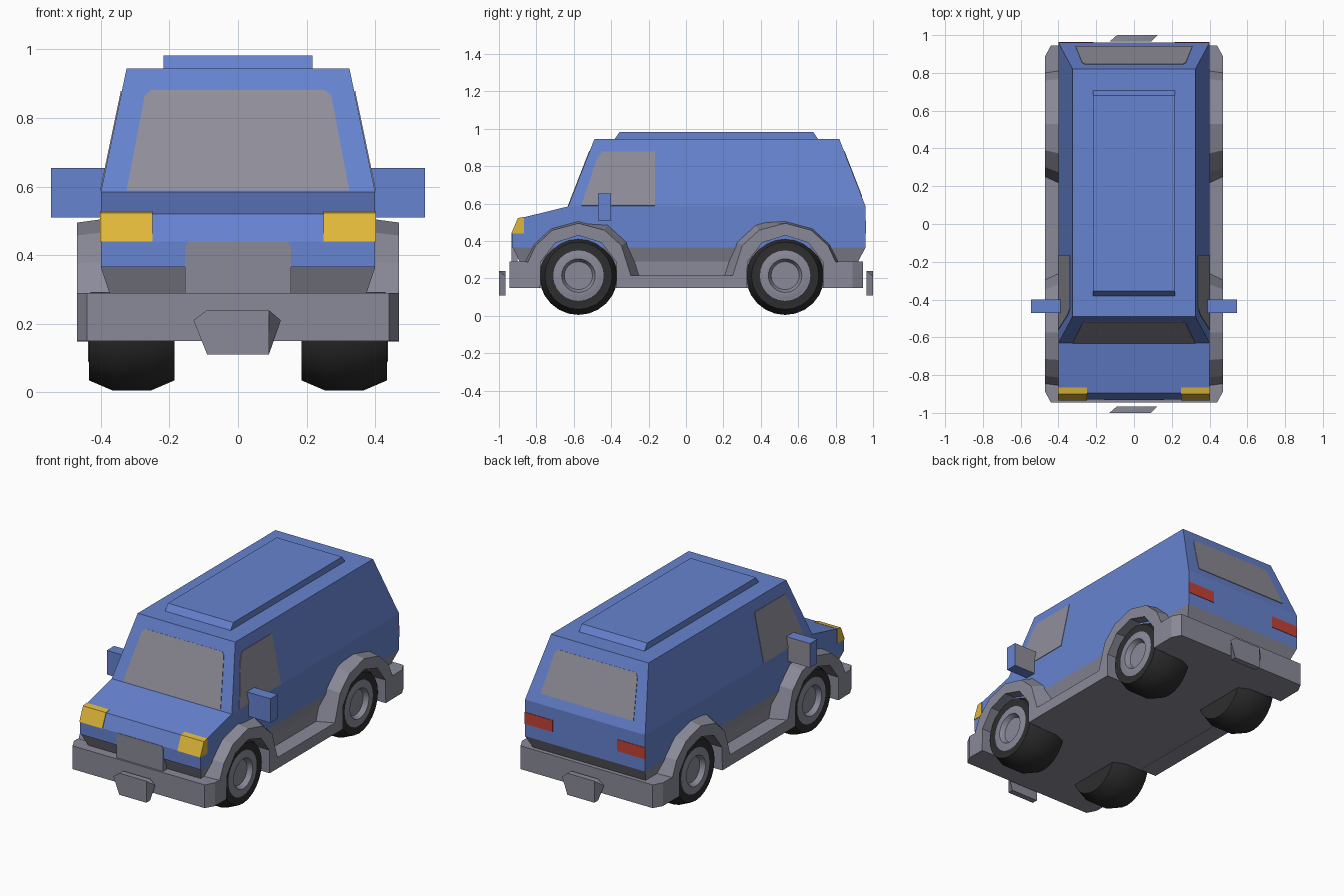
import bpy, bmesh, math
from mathutils import Vector

cube = bpy.data.objects.get("Cube")
if cube:
    bpy.data.objects.remove(cube, do_unlink=True)


def material(name, rgb):
    m = bpy.data.materials.new(name)
    m.use_nodes = True
    colour = (*rgb, 1)
    m.diffuse_color = colour
    m.node_tree.nodes["Principled BSDF"].inputs["Base Color"].default_value = colour
    return m


BLUE = material("body blue", (.133, .227, .63))
GREY = material("trim grey", (.255, .255, .32))
GLASS = material("window grey", (.28, .27, .32))
TYRE = material("tyre black", (.027, .027, .029))
GOLD = material("headlight gold", (.74, .48, .04))
RED = material("taillight red", (.55, .055, .035))


def finish(name, bm, *mats):
    bmesh.ops.recalc_face_normals(bm, faces=bm.faces)
    mesh = bpy.data.meshes.new(name)
    bm.to_mesh(mesh)
    bm.free()
    for m in mats:
        mesh.materials.append(m)
    obj = bpy.data.objects.new(name, mesh)
    bpy.context.collection.objects.link(obj)
    return obj


def loft(name, ring_a, ring_b, *mats):
    """Solid between two matching outlines."""
    bm = bmesh.new()
    a = [bm.verts.new(p) for p in ring_a]
    b = [bm.verts.new(p) for p in ring_b]
    bm.faces.new(a)
    bm.faces.new(b[::-1])
    for i in range(len(a)):
        j = (i + 1) % len(a)
        bm.faces.new((a[i], b[i], b[j], a[j]))
    return finish(name, bm, *mats)


def across(name, profile, mat):
    """Solid from (y, z, half width) points, symmetric in x."""
    return loft(name, [(w, y, z) for y, z, w in profile],
                [(-w, y, z) for y, z, w in profile], mat)


def plate(name, points, outward, mat):
    """Thin panel lying on a surface."""
    pts = [Vector(p) for p in points]
    n = (pts[1] - pts[0]).cross(pts[2] - pts[0]).normalized()
    if n.dot(Vector(outward)) < 0:
        n = -n
    return loft(name, [p - n * .003 for p in pts], [p + n * .003 for p in pts], mat)


# Body shell: sill, main body with hood, tapered cabin, roof panel
across("lower_body", [(-.89, .29, .375), (-.925, .365, .4), (.96, .365, .4), (.92, .29, .375)], GREY)
across("main_body", [(y, z, .4) for y, z in
       [(-.93, .365), (-.93, .44), (-.895, .52), (-.63, .585), (.96, .585), (.96, .365)]], BLUE)
across("cabin", [(-.63, .585, .4), (-.49, .945, .325), (.82, .945, .325), (.96, .585, .4)], BLUE)
across("roof_panel", [(y, z, .218) for y, z in
       [(-.385, .94), (-.355, .983), (.68, .983), (.71, .94)]], BLUE)


# Windows
def rise(z):
    return (z - .585) / .36


def end_window(name, half, base, slope, outward):
    right = [(x, base + slope * rise(z), z) for x, z in half]
    left = [(-x, y, z) for x, y, z in reversed(right)]
    plate(name, right + left, outward, GLASS)


end_window("windshield", [(.325, .588), (.272, .865), (.255, .88)], -.63, .14, (0, -1, 0))
end_window("rear_window", [(.31, .637), (.275, .86), (.26, .88)], .96, -.14, (0, 1, 0))

# Floor with both bumpers in one outline
half = [(.44, -.945), (.47, -.89), (.47, -.86), (.375, -.86),
        (.375, .82), (.47, .82), (.47, .89), (.44, .945)]
outline = half + [(-x, y) for x, y in reversed(half)]
loft("floor_and_bumpers", [(x, y, .15) for x, y in outline], [(x, y, .29) for x, y in outline], GREY)

# Grille
across("grille", [(-.933, .29, .155), (-.933, .425, .155), (-.933, .44, .145),
                  (-.9, .44, .145), (-.9, .425, .155), (-.9, .29, .155)], GREY)

# Sheared plates floating off each bumper
shape = [(-.13, .21), (-.09, .24), (.09, .24), (.09, .11), (-.09, .11)]
for name, y in (("front_plate", -1), ("rear_plate", .965)):
    loft(name, [(x, y, z) for x, z in shape],
         [(x, y + .035, z) for x, z in ((-.09, .24), (.09, .24), (.125, .21), (.09, .11), (-.09, .11))], GREY)

# Side trim with wheel arches
FRONT, REAR, AXLE = -.575, .53, .215


def arc(y, radius, angles):
    return [(y + radius * math.cos(math.radians(a)),
             AXLE + radius * math.sin(math.radians(a))) for a in angles]


def trim_outline(r, flare):
    opening = (198, 160, 125, 90, 55, 20, -18)
    rear = arc(REAR, r, (15, 35, 60, 90)) + arc(REAR, r + flare, (120, 145, 180))
    front = arc(FRONT, r + flare, (0, 35, 60)) + arc(FRONT, r, (90, 120, 145, 165))
    return ([(-.86, .15)] + arc(FRONT, .215, opening) + arc(REAR, .215, opening)
            + [(.82, .15), (.82, .29)] + rear + front + [(-.86, .29)])


def wheel(name, side, y):
    """Lathe around the axle; the last rings form the rim."""
    profile = [(.001, .185), (.18, .185), (.21, .255), (.21, .365), (.18, .435), (.135, .433),
               (.12, .438), (.09, .438), (.075, .41), (.001, .41)]
    bm = bmesh.new()
    n = 24
    rings = []
    for r, x in profile:
        rings.append([bm.verts.new((side * x, y + r * math.cos(i * math.tau / n),
                                    AXLE + r * math.sin(i * math.tau / n))) for i in range(n)])
    for k in range(len(rings) - 1):
        for i in range(n):
            j = (i + 1) % n
            f = bm.faces.new((rings[k][i], rings[k][j], rings[k + 1][j], rings[k + 1][i]))
            f.material_index = 1 if k > 4 else 0
    bm.faces.new(rings[0])
    bm.faces.new(rings[-1]).material_index = 1
    obj = finish(name, bm, TYRE, GREY)
    bpy.ops.object.select_all(action="DESELECT")
    obj.select_set(True)
    bpy.context.view_layer.objects.active = obj
    bpy.ops.object.shade_smooth_by_angle(angle=math.radians(35))


# Everything that repeats on both sides
for label, s in (("left", 1), ("right", -1)):
    loft(label + "_wheel_arch_trim", [(s * .47, y, z) for y, z in trim_outline(.28, 0)],
         [(s * .36, y, z) for y, z in trim_outline(.295, .035)], GREY)
    wheel(label + "_front_wheel", s, FRONT)
    wheel(label + "_rear_wheel", s, REAR)

    plate(label + "_side_window", [(s * (.4 - .075 * rise(z)), y, z) for y, z in
          [(-.56, .588), (-.48, .83), (-.45, .878), (-.165, .878), (-.165, .588)]], (s, 0, 0), GLASS)

    lamp = [(-.934, .44), (-.899, .523), (-.865, .529), (-.865, .44)]
    loft(label + "_headlight", [(s * .25, y, z) for y, z in lamp],
         [(s * .403, y, z) for y, z in lamp], GOLD)
    plate(label + "_taillight", [(s * x, .96, z) for x, z in
          [(.215, .44), (.4, .44), (.4, .51), (.215, .51)]], (0, 1, 0), RED)

    # Door mirror, glass on the rearward face
    box = [(.385, .51), (.545, .51), (.545, .655), (.385, .655)]
    mirror = loft(label + "_door_mirror", [(s * x, -.47, z) for x, z in box],
                  [(s * x, -.4, z) for x, z in box], BLUE, GLASS)
    for f in mirror.data.polygons:
        f.material_index = 1 if f.normal.y > .9 else 0
